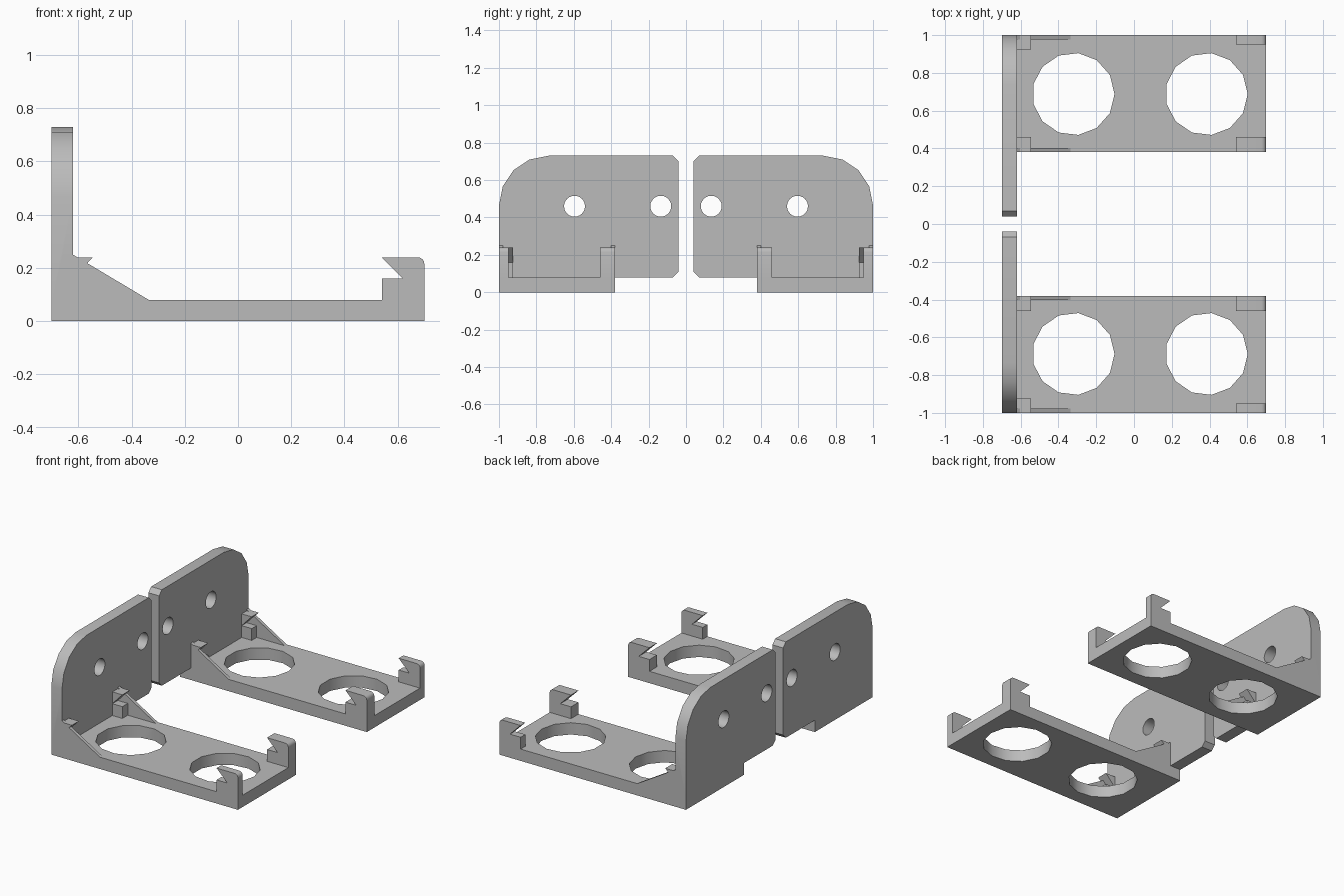
import bpy, bmesh, math
from mathutils import Vector

cube = bpy.data.objects.get("Cube")
if cube:
    bpy.data.objects.remove(cube, do_unlink=True)

grey = bpy.data.materials.new("plain_grey")
grey.use_nodes = True
colour = (0.5, 0.5, 0.5, 1)
grey.diffuse_color = colour
grey.node_tree.nodes["Principled BSDF"].inputs["Base Color"].default_value = colour

LENGTH, OUTER, INNER, GAP = 0.7, 1.0, 0.38, 0.04
FLOOR, WALL, TOP, CLIP_TOP = 0.08, -0.62, 0.73, 0.24


def prism(name, outline, axis, lo, hi, side):
    """Extrude a 2D outline along an axis; side mirrors the part in y."""
    bm = bmesh.new()

    def place(a, b, c):
        x, y, z = {"x": (c, a, b), "y": (a, c, b), "z": (a, b, c)}[axis]
        return Vector((x, y * side, z))

    face = bm.faces.new([bm.verts.new(place(a, b, lo)) for a, b in outline])
    new = bmesh.ops.extrude_face_region(bm, geom=[face])["geom"]
    shift = place(0, 0, hi - lo)
    bmesh.ops.translate(bm, vec=shift, verts=[v for v in new if isinstance(v, bmesh.types.BMVert)])
    bmesh.ops.recalc_face_normals(bm, faces=bm.faces)
    mesh = bpy.data.meshes.new(name)
    bm.to_mesh(mesh)
    bm.free()
    mesh.materials.append(grey)
    obj = bpy.data.objects.new(name, mesh)
    bpy.context.collection.objects.link(obj)
    return obj


def arc(cx, cy, r, start, end, steps):
    angles = [math.radians(start + (end - start) * i / steps) for i in range(steps + 1)]
    return [(cx + r * math.cos(t), cy + r * math.sin(t)) for t in angles]


def combine(body, part, operation):
    mod = body.modifiers.new(part.name, "BOOLEAN")
    mod.operation, mod.solver, mod.object = operation, "EXACT", part
    bpy.context.view_layer.objects.active = body
    bpy.ops.object.modifier_apply(modifier=mod.name)
    bpy.data.objects.remove(part, do_unlink=True)


def build_bracket(name, side):
    # Flat tray
    body = prism(name, [(-LENGTH, 0), (LENGTH, 0), (LENGTH, FLOOR), (-LENGTH, FLOOR)],
                 "y", INNER, OUTER, side)

    # Upright plate: rounded outer corner, chamfered inner corners
    c = 0.03
    plate = [(INNER, 0), (OUTER, 0)]
    plate += arc(OUTER - 0.265, TOP - 0.265, 0.265, 0, 90, 4)
    plate += [(GAP + c, TOP), (GAP, TOP - c), (GAP, FLOOR + c), (GAP + c, FLOOR), (INNER, FLOOR)]
    combine(body, prism("plate", plate, "x", -LENGTH, WALL, side), "UNION")

    # Hooked clips at the four corners of the tray
    end_clip = [(LENGTH, 0), (LENGTH, CLIP_TOP - 0.025)]
    end_clip += arc(LENGTH - 0.025, CLIP_TOP - 0.025, 0.025, 0, 90, 4)[1:]
    end_clip += [(0.54, CLIP_TOP), (0.62, 0.16), (0.54, 0.16), (0.54, 0)]
    wall_clip = [(WALL - 0.04, 0), (-0.545, 0), (-0.545, 0.16), (WALL, 0.16),
                 (-0.545, CLIP_TOP), (WALL - 0.04, CLIP_TOP)]
    for outline, lo, hi in [(end_clip, INNER, 0.46), (end_clip, 0.95, OUTER),
                            (wall_clip, INNER, 0.46), (wall_clip, 0.925, OUTER)]:
        combine(body, prism("clip", outline, "y", lo, hi, side), "UNION")

    # Thin sloping gussets along both sides
    gusset = [(WALL - 0.04, 0), (-0.335, 0), (-0.335, FLOOR), (WALL, 0.25), (WALL - 0.04, 0.25)]
    for lo, hi in [(INNER, INNER + 0.022), (OUTER - 0.022, OUTER)]:
        combine(body, prism("gusset", gusset, "y", lo, hi, side), "UNION")

    # Large tray openings and small bolt holes
    for x in (-0.321, 0.384):
        opening = arc(x, 0.688, 0.218, 0, 360, 13)[:-1]
        combine(body, prism("opening", opening, "z", -0.1, 0.15, side), "DIFFERENCE")
    for y in (0.135, 0.596):
        hole = arc(y, 0.46, 0.056, 0, 360, 24)[:-1]
        combine(body, prism("bolt_hole", hole, "x", -0.8, -0.5, side), "DIFFERENCE")

    # Smooth curved walls, crisp edges elsewhere
    bpy.ops.object.select_all(action="DESELECT")
    body.select_set(True)
    bpy.context.view_layer.objects.active = body
    bpy.ops.object.shade_smooth_by_angle(angle=math.radians(30))


build_bracket("right_hand_bracket", -1)
build_bracket("left_hand_bracket", 1)
